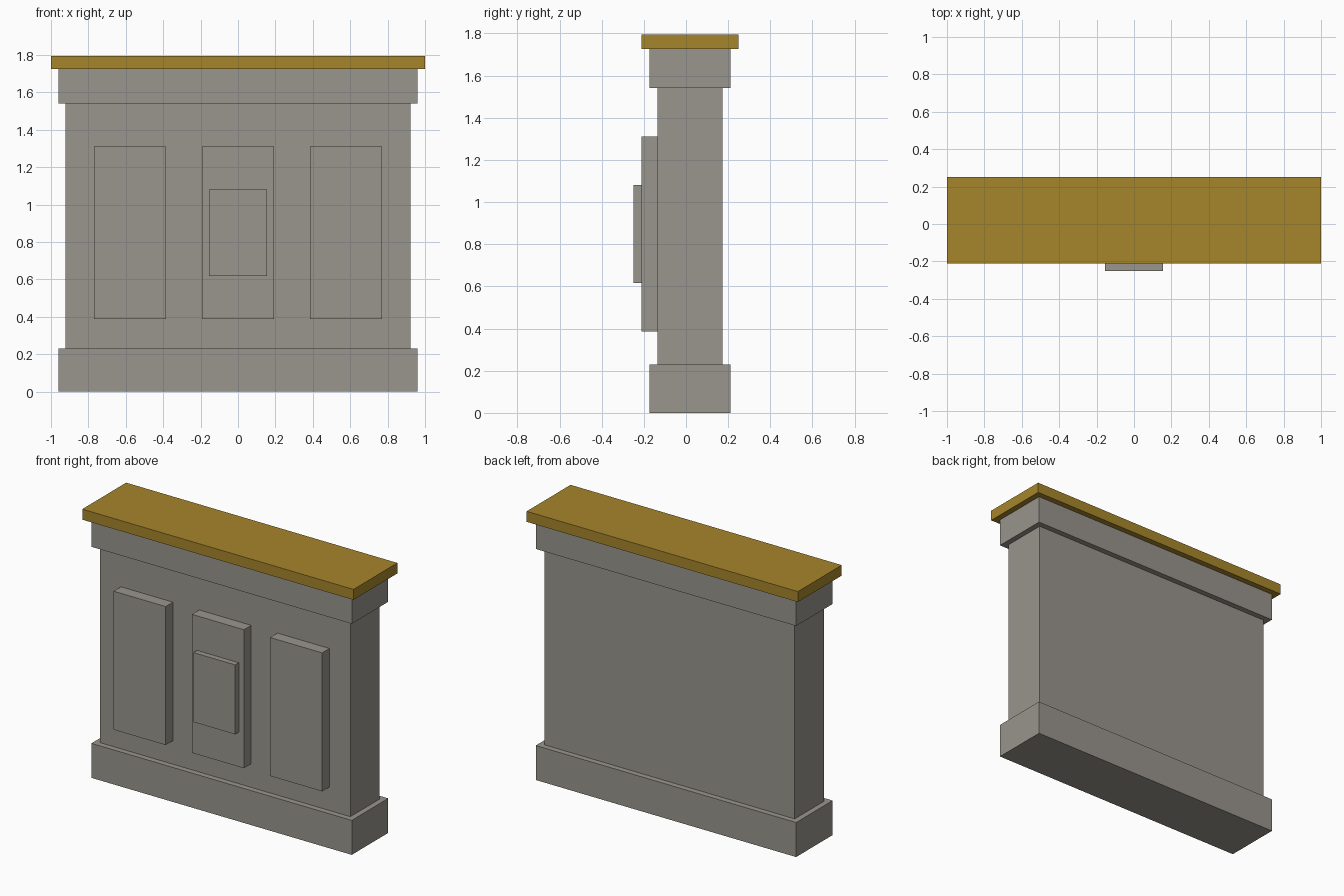
import bpy

cube = bpy.data.objects.get("Cube")
if cube:
    bpy.data.objects.remove(cube, do_unlink=True)


def make_material(name, rgb):
    mat = bpy.data.materials.new(name)
    mat.use_nodes = True
    mat.diffuse_color = (*rgb, 1)
    bsdf = next(n for n in mat.node_tree.nodes if n.type == 'BSDF_PRINCIPLED')
    bsdf.inputs["Base Color"].default_value = (*rgb, 1)
    return mat


def box(name, x, y, z, mat):
    """Axis-aligned box from (min, max) ranges."""
    ranges = (x, y, z)
    bpy.ops.mesh.primitive_cube_add(size=1, location=[(a + b) / 2 for a, b in ranges])
    obj = bpy.context.object
    obj.name = name
    obj.scale = [b - a for a, b in ranges]
    bpy.ops.object.transform_apply(location=False, rotation=False, scale=True)
    obj.data.materials.append(mat)
    return obj


stone = make_material("warm grey", (0.319, 0.301, 0.266))
gold = make_material("dark gold", (0.381, 0.235, 0.024))

# Stacked slabs, all centred on the same depth line
CENTRE_Y = 0.019
for name, half_w, half_d, z, mat in (
    ("base_plinth", 0.96, 0.192, (0, 0.23), stone),
    ("body", 0.923, 0.154, (0.23, 1.54), stone),
    ("cornice", 0.96, 0.192, (1.54, 1.725), stone),
    ("counter_top", 1.0, 0.231, (1.725, 1.795), gold),
):
    box(name, (-half_w, half_w), (CENTRE_Y - half_d, CENTRE_Y + half_d), z, mat)

# Raised front panels
front = CENTRE_Y - 0.154
for name, x in (("right_panel", -0.577), ("centre_panel", 0), ("left_panel", 0.577)):
    box(name, (x - 0.192, x + 0.192), (-0.212, front), (0.387, 1.31), stone)

# Small plaque on the centre panel
box("plaque", (-0.154, 0.154), (-0.25, -0.212), (0.617, 1.08), stone)
